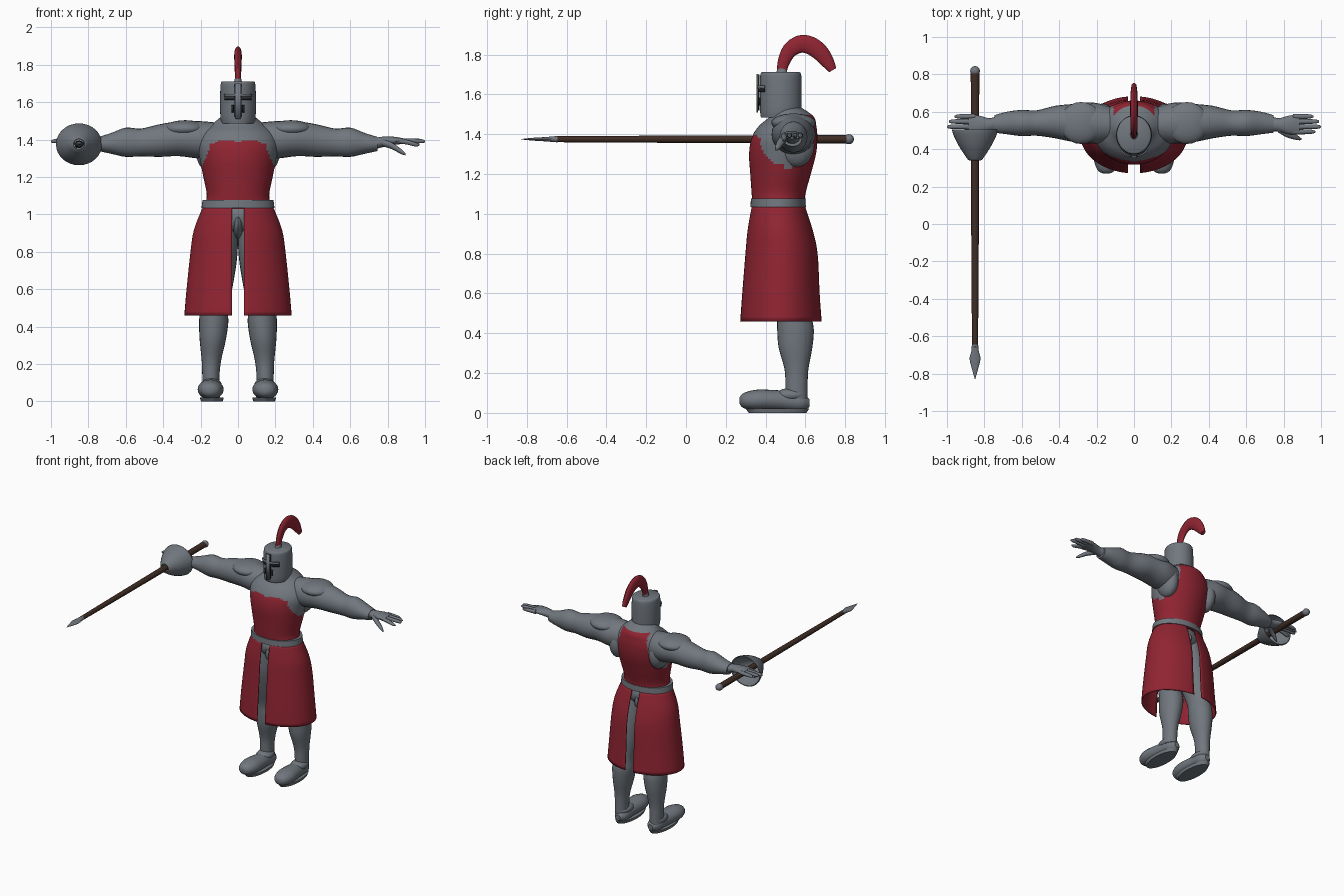
import bpy, bmesh, math
from mathutils import Vector

old = bpy.data.objects.get("Cube")
if old:
    bpy.data.objects.remove(old)


def material(name, rgb):
    m = bpy.data.materials.new(name)
    m.use_nodes = True
    m.diffuse_color = (*rgb, 1)
    m.node_tree.nodes["Principled BSDF"].inputs["Base Color"].default_value = (*rgb, 1)
    return m


STEEL = material("steel grey", (0.165, 0.185, 0.21))
RED = material("cloth red", (0.28, 0.018, 0.032))
WOOD = material("dark wood", (0.05, 0.026, 0.018))
DARK = material("slit black", (0.015, 0.016, 0.018))


def finish(bm, name, mats, mirror=False, thick=0, angle=40):
    """Turn a bmesh into a smooth shaded object, optionally mirrored and thickened."""
    bmesh.ops.recalc_face_normals(bm, faces=bm.faces)
    me = bpy.data.meshes.new(name)
    bm.to_mesh(me)
    bm.free()
    ob = bpy.data.objects.new(name, me)
    bpy.context.collection.objects.link(ob)
    for m in mats:
        me.materials.append(m)
    bpy.ops.object.select_all(action='DESELECT')
    ob.select_set(True)
    bpy.context.view_layer.objects.active = ob
    bpy.ops.object.shade_smooth_by_angle(angle=math.radians(angle))
    if thick:
        ob.modifiers.new("thickness", 'SOLIDIFY').thickness = thick
    if mirror:
        ob.modifiers.new("mirror", 'MIRROR')
    return ob


def spline(a, b, c, d, t):
    return 0.5 * (2 * b + (c - a) * t + (2 * a - 5 * b + 4 * c - d) * t * t
                  + (3 * b - a - 3 * c + d) * t ** 3)


def loft(axis, sections, sides=24, steps=4, caps=True):
    """Ellipse rings along an axis: (position, centre, centre, radius, radius)."""
    place = {'x': lambda t, u, v: (t, u, v),
             'y': lambda t, u, v: (u, t, v),
             'z': lambda t, u, v: (u, v, t)}[axis]
    s = [sections[0], *sections, sections[-1]]
    rows = []
    for i in range(1, len(s) - 2):
        for k in range(steps):
            rows.append([spline(*q, k / steps) for q in zip(*s[i - 1:i + 3])])
    rows.append(sections[-1])
    bm = bmesh.new()
    rings = []
    for t, cu, cv, ru, rv in rows:
        ring = []
        for j in range(sides):
            a = math.tau * j / sides
            ring.append(bm.verts.new(place(t, cu + ru * math.cos(a), cv + rv * math.sin(a))))
        rings.append(ring)
    for p, q in zip(rings, rings[1:]):
        for j in range(sides):
            n = (j + 1) % sides
            bm.faces.new((p[j], p[n], q[n], q[j]))
    if caps:
        bm.faces.new(rings[0])
        bm.faces.new(rings[-1])
    return bm


def ellipsoid(centre, radii):
    bm = bmesh.new()
    bmesh.ops.create_uvsphere(bm, u_segments=24, v_segments=14, radius=1)
    for v in bm.verts:
        v.co = Vector(centre) + Vector(a * b for a, b in zip(v.co, radii))
    return bm


# Torso with the tunic painted by height and direction
bm = loft('z', [(1.03, 0, .465, .185, .13), (1.1, 0, .465, .167, .135), (1.2, 0, .475, .185, .152),
                (1.3, 0, .485, .205, .168), (1.38, 0, .495, .215, .165), (1.44, 0, .51, .19, .145),
                (1.49, 0, .53, .13, .11), (1.54, 0, .5, .07, .07)], sides=72, steps=8)
for f in bm.faces:
    c = f.calc_center_median()
    w = abs(c.x)
    if c.y < .49:
        top = 1.385 + .015 * math.sin(w * 25) if w < .14 else 1.39 - (w - .14) * 2.6
    else:
        top = 1.5 if w < .11 else max(1.23, 1.42 - (w - .11) * 2.6)
    f.material_index = int(c.z < top)
finish(bm, "torso", [STEEL, RED])

# Belt
finish(loft('z', [(1.035, 0, .463, .195, .139), (1.077, 0, .463, .19, .137)], 48, 1), "belt", [STEEL])

# Skirt: one half trimmed at the slit, then mirrored
bm = loft('z', [(.46, 0, .477, .287, .206), (.6, 0, .477, .275, .196), (.8, 0, .48, .254, .183),
                (.92, 0, .473, .235, .165), (1.04, 0, .464, .188, .135)], 64, 4, caps=False)
bmesh.ops.bisect_plane(bm, geom=bm.verts[:] + bm.edges[:] + bm.faces[:],
                       plane_co=(.033, 0, 0), plane_no=(1, 0, 0), clear_inner=True)
finish(bm, "skirt", [RED], mirror=True, thick=.006)

# Pelvis and groin guard between the legs
finish(ellipsoid((0, .47, .99), (.15, .125, .1)), "pelvis", [STEEL])
finish(ellipsoid((0, .47, .95), (.032, .14, .08)), "groin_guard", [STEEL])

# Legs
finish(loft('z', [(.07, .145, .555, .045, .055), (.14, .145, .555, .046, .056),
                  (.22, .142, .555, .052, .06), (.33, .135, .55, .07, .085),
                  (.42, .13, .55, .078, .092), (.5, .128, .54, .076, .088),
                  (.65, .112, .51, .09, .105), (.8, .1, .485, .098, .115),
                  (.97, .085, .47, .085, .1)]), "legs", [STEEL], mirror=True)

# Feet, ankle rims and soles
finish(loft('y', [(.27, .148, .062, .018, .018), (.29, .148, .062, .048, .038), (.35, .147, .064, .068, .052),
                  (.42, .144, .064, .066, .052), (.5, .14, .06, .056, .05), (.58, .137, .052, .048, .044),
                  (.62, .136, .05, .02, .02)]), "feet", [STEEL], mirror=True)
finish(ellipsoid((.143, .53, .09), (.056, .08, .035)), "ankle_rims", [STEEL], mirror=True)
finish(loft('z', [(0, .14, .46, .058, .145), (.022, .14, .46, .064, .16)], 32, 1), "soles", [STEEL], mirror=True)

# Arms
finish(loft('x', [(.1, .53, 1.39, .09, .1), (.22, .54, 1.4, .11, .1), (.32, .54, 1.405, .102, .093),
                  (.42, .545, 1.395, .087, .087), (.52, .54, 1.385, .068, .074),
                  (.6, .54, 1.386, .07, .078), (.68, .54, 1.38, .06, .055),
                  (.745, .535, 1.377, .047, .038)]), "arms", [STEEL], mirror=True)

# Side muscle under the arms and shoulder pads
finish(ellipsoid((.165, .555, 1.345), (.06, .09, .11)), "side_muscles", [STEEL], mirror=True)
finish(ellipsoid((.283, .54, 1.458), (.115, .112, .046)), "shoulder_pads", [STEEL], mirror=True)

# Hands
finish(loft('x', [(.735, .535, 1.38, .04, .03), (.775, .53, 1.388, .036, .028), (.83, .53, 1.394, .05, .022),
                  (.885, .532, 1.392, .052, .015)], 20), "palms", [STEEL], mirror=True)
for name, y, tip, drop in [("little", .575, .96, .004), ("ring", .548, .99, 0),
                           ("middle", .52, 1.0, .002), ("index", .493, .97, .02)]:
    finish(loft('x', [(.85, y, 1.394, .013, .014), (.9, y, 1.394 - drop / 3, .0135, .013),
                      (tip - .02, y, 1.394 - drop, .011, .011), (tip, y, 1.392 - drop, .004, .004)], 12),
           name + "_fingers", [STEEL], mirror=True)
finish(loft('x', [(.77, .51, 1.385, .02, .02), (.82, .482, 1.368, .02, .018), (.87, .463, 1.338, .014, .014),
                  (.895, .453, 1.322, .005, .006)], 12), "thumbs", [STEEL], mirror=True)

# Helmet
HY, HX, HR = .476, .096, .105
finish(loft('z', [(1.485, 0, HY, .088, .1), (1.52, 0, HY, .094, .104), (1.6, 0, HY, HX, HR),
                  (1.695, 0, HY, .093, .103), (1.712, 0, HY, .084, .094)], 40), "helmet", [STEEL])


def face_plate(name, mat, x0, x1, z0, z1, out, mirror=False):
    """A thin plate that follows the curved helmet front."""
    bm = bmesh.new()
    n = 10
    cols = []
    for i in range(n + 1):
        x = x0 + (x1 - x0) * i / n
        y = HY - (HR + out) * math.sqrt(1 - (x / HX) ** 2)
        cols.append([bm.verts.new((x, y, z)) for z in (z0, z1)])
    for p, q in zip(cols, cols[1:]):
        bm.faces.new((p[0], q[0], q[1], p[1]))
    return finish(bm, name, [mat], mirror=mirror, thick=.008)


face_plate("nose_ridge", STEEL, -.013, .013, 1.51, 1.702, .01)
face_plate("brow_bar", STEEL, -.068, .068, 1.63, 1.645, .006)
face_plate("eye_slits", DARK, .016, .066, 1.612, 1.626, .003, mirror=True)
face_plate("breath_slits", DARK, .022, .032, 1.545, 1.585, .003, mirror=True)
face_plate("ridge_shadow_lines", DARK, .013, .017, 1.52, 1.7, .003, mirror=True)

# Plume: rings swept along an arc in the middle plane
path = [(.48, 1.7, .022), (.49, 1.76, .03), (.52, 1.82, .038), (.57, 1.852, .044),
        (.62, 1.848, .045), (.67, 1.815, .043), (.71, 1.765, .034), (.737, 1.722, .02)]
ext = [path[0], *path, path[-1]]
pts = [[spline(*q, k / 4) for q in zip(*ext[i:i + 4])] for i in range(len(path) - 1) for k in range(4)]
pts.append(path[-1])
bm = bmesh.new()
rings = []
for i, (y, z, r) in enumerate(pts):
    a, b = pts[max(i - 1, 0)], pts[min(i + 1, len(pts) - 1)]
    d = Vector((0, b[0] - a[0], b[1] - a[1])).normalized()
    side = Vector((0, -d.z, d.y))
    width = .009 + .25 * r
    rings.append([bm.verts.new(Vector((width * math.cos(t), y, z)) + side * r * math.sin(t))
                  for t in (math.tau * j / 16 for j in range(16))])
for p, q in zip(rings, rings[1:]):
    for j in range(16):
        n = (j + 1) % 16
        bm.faces.new((p[j], p[n], q[n], q[j]))
bm.faces.new(rings[0])
bm.faces.new(rings[-1])
finish(bm, "plume", [RED])
finish(loft('z', [(1.7, 0, .48, .024, .03), (1.735, 0, .483, .014, .022)], 16, 1), "plume_socket", [STEEL])

# Lance: shaft, leaf point, end knob and hand guard
LX, LZ = -.85, 1.375
finish(loft('y', [(-.66, LX, LZ, .016, .015), (-.1, LX, LZ, .02, .018), (.82, LX, LZ, .023, .021)], 20),
       "lance_shaft", [WOOD])
finish(loft('y', [(-.83, LX, LZ, .001, .001), (-.77, LX, LZ, .018, .007), (-.72, LX, LZ, .029, .01),
                  (-.68, LX, LZ, .02, .013), (-.645, LX, LZ, .017, .016)], 12), "lance_point", [STEEL])
finish(ellipsoid((LX, .818, LZ), (.026, .026, .025)), "lance_knob", [STEEL])
finish(loft('y', [(.34, LX, LZ, .03, .03), (.352, LX, LZ, .044, .043), (.42, LX, LZ, .088, .084),
                  (.48, LX, LZ, .117, .107), (.505, LX, LZ, .123, .112)], 32, caps=False),
       "hand_guard", [STEEL], thick=.006)
